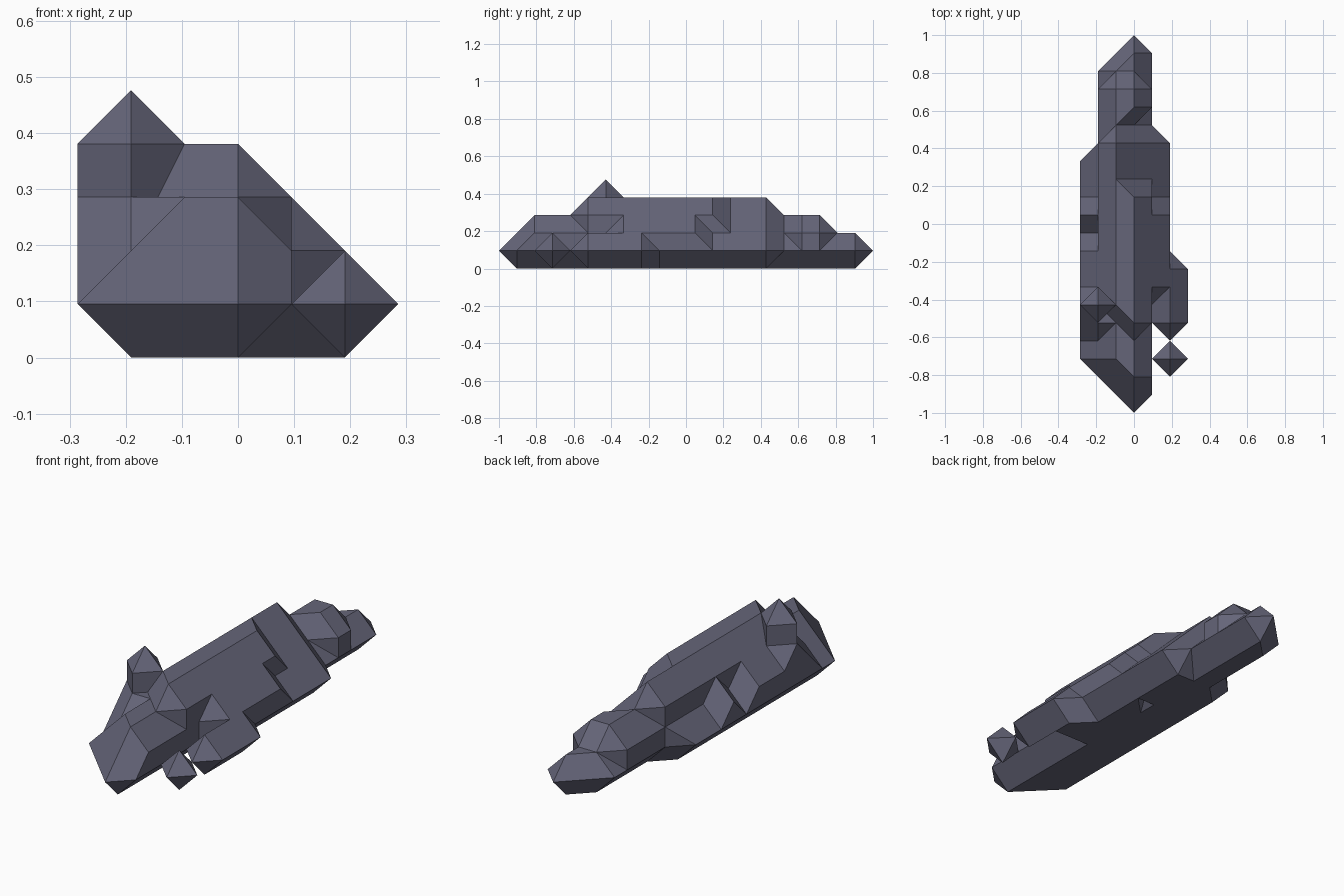
import bpy, bmesh, math
from mathutils import Vector

cube = bpy.data.objects.get("Cube")
if cube:
    bpy.data.objects.remove(cube, do_unlink=True)

U = 2 / 21                       # lattice step
CENTRE = Vector((3, 10.5, 0))    # lattice point above the origin

mat = bpy.data.materials.new("slate grey")
mat.use_nodes = True
colour = (0.13, 0.13, 0.19, 1)
mat.diffuse_color = colour
bsdf = mat.node_tree.nodes["Principled BSDF"]
bsdf.inputs["Base Color"].default_value = colour
bsdf.inputs["Roughness"].default_value = 0.8

STEPS = [Vector(s) for s in ((1, 0, 0), (-1, 0, 0), (0, 1, 0),
                             (0, -1, 0), (0, 0, 1), (0, 0, -1))]


def block(name, *runs):
    """Chamfered solid around core runs, each (x, y start, y end, top level)
    or (x, y start, y end, top level, bottom level)."""
    points = set()
    for x, y0, y1, top, *low in runs:
        for y in (y0, y1):
            for z in (low[0] if low else 1, top):
                for s in STEPS:
                    points.add(tuple(Vector((x, y, z)) + s))
    bm = bmesh.new()
    for p in sorted(points):
        bm.verts.new((Vector(p) - CENTRE) * U)
    bmesh.ops.convex_hull(bm, input=bm.verts[:])
    loose = [v for v in bm.verts if not v.link_faces]
    bmesh.ops.delete(bm, geom=loose, context='VERTS')
    bmesh.ops.dissolve_limit(bm, angle_limit=math.radians(1),
                             verts=bm.verts[:], edges=bm.edges[:])
    bmesh.ops.recalc_face_normals(bm, faces=bm.faces[:])
    mesh = bpy.data.meshes.new(name)
    bm.to_mesh(mesh)
    bm.free()
    mesh.materials.append(mat)
    obj = bpy.data.objects.new(name, mesh)
    bpy.context.scene.collection.objects.link(obj)
    return obj


# Long lower hull with the pointed bow
block("main_hull", (1, 3, 14, 1), (2, 2, 15, 1), (3, 1, 15, 1),
      (2, 3, 15, 2), (3, 2, 15, 2))

# Raised ridge along the middle and the lower band behind it
block("spine", (2, 6, 13, 3), (3, 5, 12, 3), (3, 5, 13, 2))
block("rear_band", (2, 12, 15, 3), (3, 12, 15, 2), (4, 12, 15, 1))

# Stepped shoulders on the -x side
block("side_shoulder", (1, 5, 9, 2), (2, 5, 9, 2), (1, 4, 10, 1))
block("shoulder_peak", (1, 11, 11, 2), (2, 11, 11, 2), (1, 10, 12, 1))

# Sloped deck and pod on the +x side
block("side_deck", (3, 7, 11, 3), (4, 7, 11, 2), (4, 7, 12, 1))
block("side_pod", (5, 5, 8, 1))
block("pod_joint", (4, 7, 9, 1), (5, 7, 8, 1))
block("floating_gem", (5, 3, 3, 1))

# Pointed stern with its upper step
block("stern", (2, 14, 19, 1), (3, 14, 20, 1))
block("stern_ridge", (2, 14, 18, 2))
block("stern_cabin", (2, 16, 18, 2), (3, 17, 18, 2))

# Tower near the bow
block("tower", (1, 6, 6, 4, 2))
block("tower_base", (1, 6, 6, 3, 2), (1, 5, 7, 2, 2))
